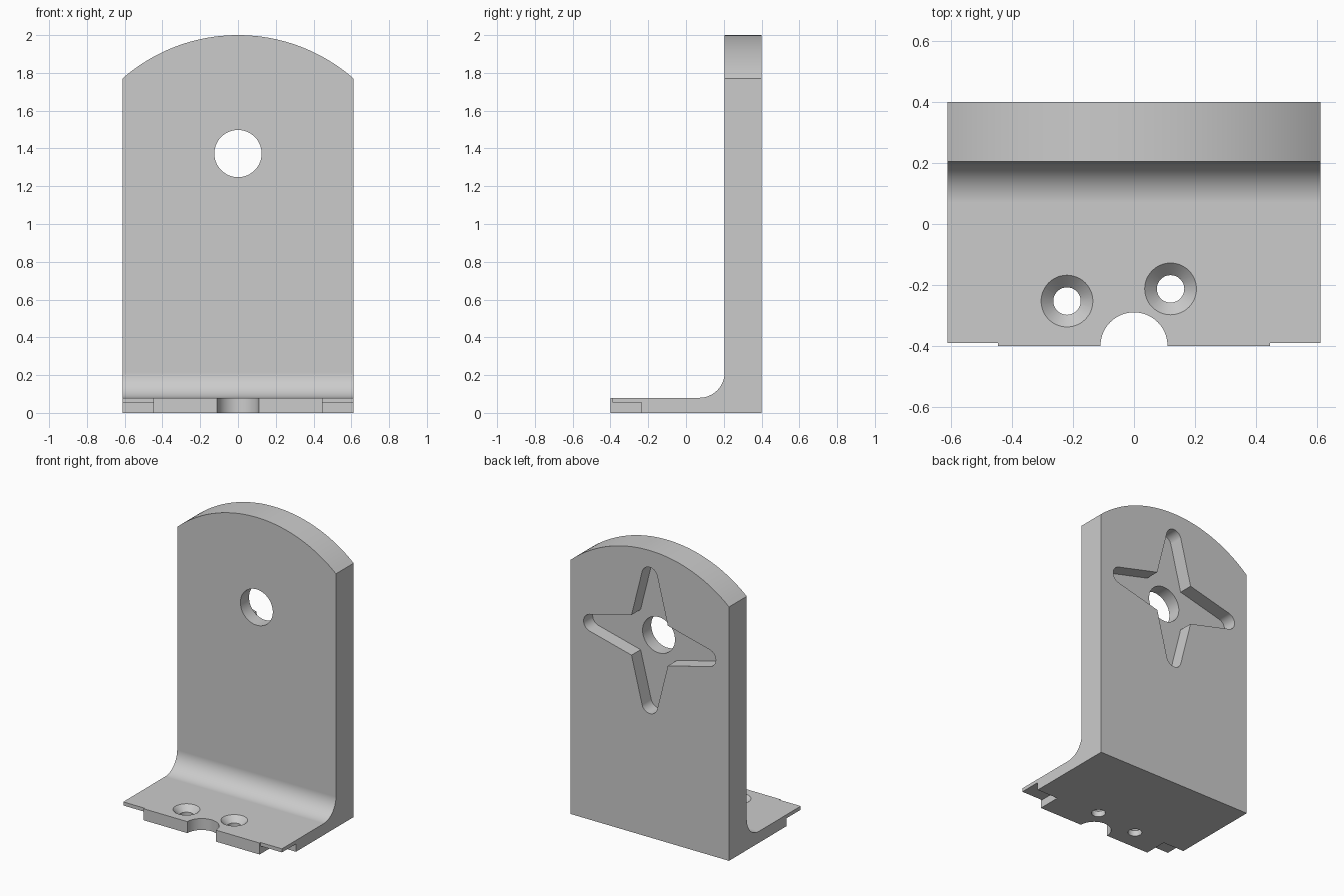
import bpy
import bmesh
from math import sin, cos, pi, asin, atan2, hypot
from mathutils import Matrix, Vector

cube = bpy.data.objects.get("Cube")
if cube:
    bpy.data.objects.remove(cube, do_unlink=True)

HALF_W, BACK, FACE, FRONT = 0.612, 0.4, 0.205, -0.4
BASE_H, TOP, SIDE_TOP = 0.08, 2.0, 1.77
HOLE_Z = 1.373

grey = bpy.data.materials.new("bracket grey")
grey.use_nodes = True
grey.diffuse_color = (0.6, 0.6, 0.6, 1)
grey.node_tree.nodes["Principled BSDF"].inputs["Base Color"].default_value = (0.6, 0.6, 0.6, 1)


def arc(cx, cy, r, a0, a1, n):
    return [(cx + r * cos(a0 + (a1 - a0) * i / n), cy + r * sin(a0 + (a1 - a0) * i / n))
            for i in range(n + 1)]


def circle(cx, cy, r, n=64):
    return arc(cx, cy, r, 0, 2 * pi, n)[:-1]


def to_object(name, bm):
    bmesh.ops.recalc_face_normals(bm, faces=bm.faces)
    mesh = bpy.data.meshes.new(name)
    bm.to_mesh(mesh)
    bm.free()
    mesh.materials.append(grey)
    obj = bpy.data.objects.new(name, mesh)
    bpy.context.collection.objects.link(obj)
    return obj


def prism(name, points, axis, lo, hi):
    """Extrude a flat outline along one axis from lo to hi."""
    bm = bmesh.new()
    verts = []
    for p in points:
        co = list(p)
        co.insert("xyz".index(axis), lo)
        verts.append(bm.verts.new(co))
    face = bm.faces.new(verts)
    out = bmesh.ops.extrude_face_region(bm, geom=[face])
    step = Vector([hi - lo if a == axis else 0 for a in "xyz"])
    bmesh.ops.translate(bm, vec=step, verts=[v for v in out["geom"] if isinstance(v, bmesh.types.BMVert)])
    return to_object(name, bm)


def cut(target, cutter):
    cutter.hide_render = True
    mod = target.modifiers.new("cut", "BOOLEAN")
    mod.operation = "DIFFERENCE"
    mod.solver = "EXACT"
    mod.object = cutter
    bpy.context.view_layer.objects.active = target
    bpy.ops.object.modifier_apply(modifier=mod.name)
    bpy.data.objects.remove(cutter, do_unlink=True)


# L-shaped body with a filleted inner corner
fillet = FACE - 0.07
profile = [(BACK, 0), (BACK, TOP + 0.1), (FACE, TOP + 0.1)]
profile += arc(FACE - fillet, BASE_H + fillet, fillet, 0, -pi / 2, 16)
profile += [(FRONT, BASE_H), (FRONT, 0)]
bracket = prism("angle_bracket", profile, "x", -HALF_W, HALF_W)

# Curved top edge
rise = TOP - SIDE_TOP
radius = (HALF_W ** 2 + rise ** 2) / (2 * rise)
spread = asin(HALF_W / radius) + 0.1
crown = arc(0, TOP - radius, radius, pi / 2 + spread, pi / 2 - spread, 48)
crown += [(0.9, TOP + 0.3), (-0.9, TOP + 0.3)]
cut(bracket, prism("crown_cutter", crown, "y", 0, 0.6))

# Round hole through the upright plate
cut(bracket, prism("plate_hole_cutter", circle(0, HOLE_Z, 0.125), "y", 0, 0.6))

# Four-armed pocket with rounded tips, sunk into the back
inner, reach, tip = 0.14, 0.45, 0.06
dist = hypot(inner, reach - inner)
lean = atan2(inner, reach - inner) - asin(tip / dist)
arm = [(inner, inner)] + arc(0, reach, tip, lean, pi - lean, 14)
star = []
for i in range(4):
    turn = Matrix.Rotation(i * pi / 2, 2)
    star += [tuple(turn @ Vector(p) + Vector((0, HOLE_Z))) for p in arm]
cut(bracket, prism("star_pocket_cutter", star, "y", 0.3, 0.6))

# Half-round notch in the front edge of the foot
cut(bracket, prism("front_notch_cutter", circle(0, FRONT, 0.11), "z", -0.1, 0.2))

# Stepped corners under the foot
step = [(-0.5, -0.1), (-0.235, -0.1), (-0.235, 0.055), (-0.39, 0.055), (-0.39, 0.2), (-0.5, 0.2)]
for lo, hi in ((-0.8, -0.447), (0.447, 0.8)):
    cut(bracket, prism("corner_cutter", step, "x", lo, hi))

# Countersunk screw holes
for x, y in ((-0.22, -0.253), (0.12, -0.213)):
    cut(bracket, prism("screw_hole_cutter", circle(x, y, 0.045, 48), "z", -0.1, 0.2))
    bm = bmesh.new()
    bmesh.ops.create_cone(bm, cap_ends=True, segments=48, radius1=0.04, radius2=0.105,
                          depth=0.065, matrix=Matrix.Translation((x, y, 0.0675)))
    cut(bracket, to_object("countersink_cutter", bm))

# Smooth curves, crisp edges
bpy.ops.object.select_all(action="DESELECT")
bracket.select_set(True)
bpy.context.view_layer.objects.active = bracket
bpy.ops.object.shade_smooth_by_angle(angle=pi / 6)
normals = bracket.modifiers.new("flat_face_normals", "WEIGHTED_NORMAL")
normals.keep_sharp = True
normals.weight = 100
